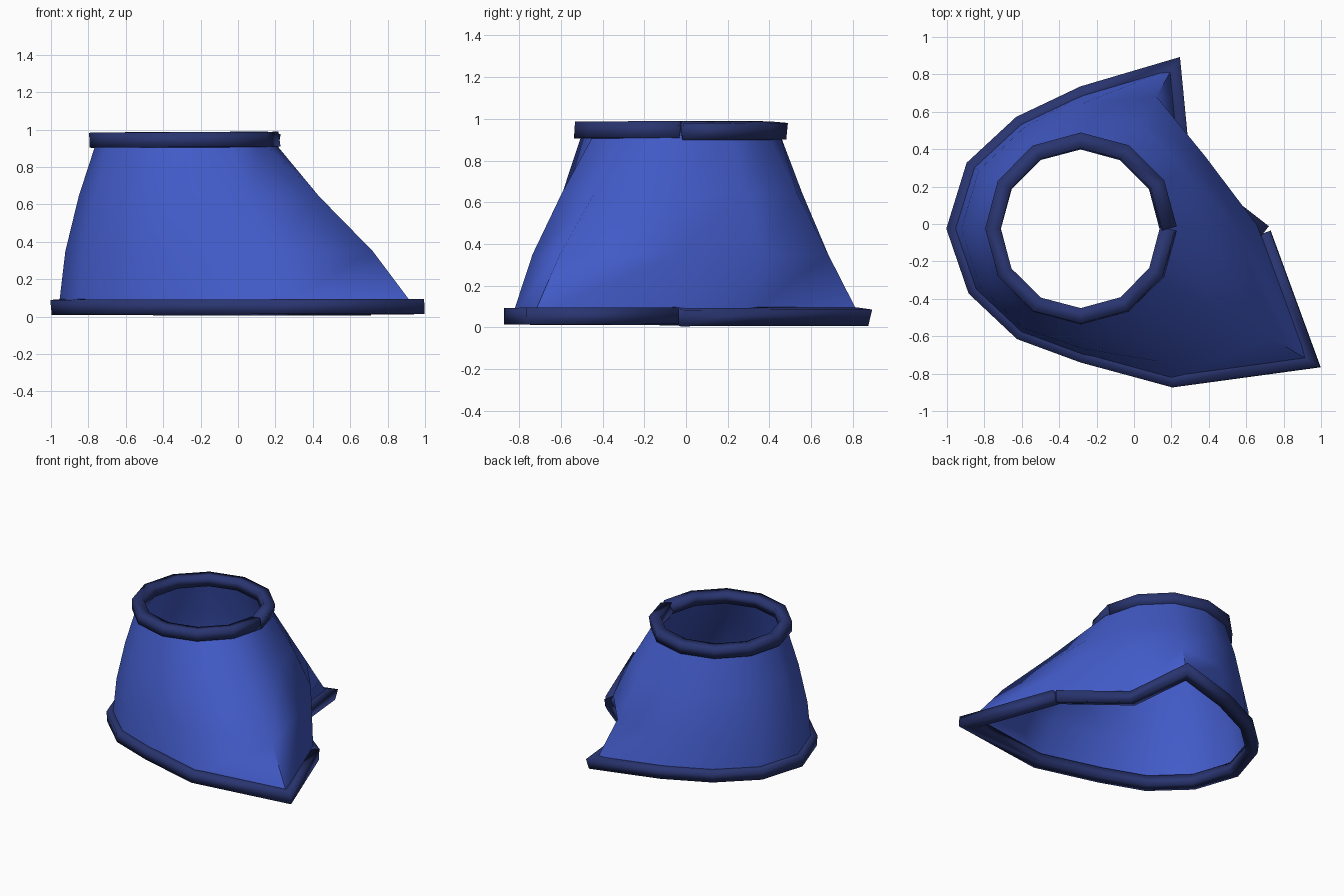
import bpy, bmesh, math
from mathutils import Vector

if "Cube" in bpy.data.objects:
    bpy.data.objects.remove(bpy.data.objects["Cube"])

N = 12
CX, CY = -0.285, -0.025          # axis of the sleeve
HALF = 0.04                      # half width of the rim section
# outer radius of the lower rim, every 30 degrees
LOWER = [1.01, 0.67, 1.05, 0.755, 0.685, 0.70, 0.715, 0.69, 0.68, 0.715, 0.98, 1.48]
UPPER = [0.51] * N


def material(name, color):
    m = bpy.data.materials.new(name)
    m.diffuse_color = (*color, 1)
    m.use_nodes = True
    m.node_tree.nodes["Principled BSDF"].inputs["Base Color"].default_value = m.diffuse_color
    return m


def polar(radii):
    return [Vector((CX + r * math.cos(i * math.tau / N), CY + r * math.sin(i * math.tau / N)))
            for i, r in enumerate(radii)]


def seg_normal(a, b):
    d = (b - a).normalized()
    return Vector((d.y, -d.x))


def mitres(pts, open_ends):
    """Outward mitre vectors of a counter-clockwise loop."""
    n, out = N, []
    for i in range(N + 1):
        n0 = seg_normal(pts[(i - 1) % n], pts[i % n])
        n1 = seg_normal(pts[i % n], pts[(i + 1) % n])
        if open_ends and i == 0:
            out.append(n1)
        elif open_ends and i == N:
            out.append(n0)
        else:
            out.append((n0 + n1) / (1 + n0.dot(n1)))
    return out


def make_object(name, bm, mat, angle):
    bmesh.ops.recalc_face_normals(bm, faces=bm.faces)
    me = bpy.data.meshes.new(name)
    bm.to_mesh(me)
    bm.free()
    ob = bpy.data.objects.new(name, me)
    bpy.context.collection.objects.link(ob)
    me.materials.append(mat)
    bpy.ops.object.select_all(action='DESELECT')
    ob.select_set(True)
    bpy.context.view_layer.objects.active = ob
    bpy.ops.object.shade_smooth_by_angle(angle=math.radians(angle))
    return ob


def centre_line(radii):
    outer = polar(radii)
    return [p - m * HALF for p, m in zip(outer, mitres(outer, False))]


def rim(name, pts, z, tilt0, tilt1, mat):
    """Square-section hem along an open path that meets itself at angle 0."""
    bm = bmesh.new()
    rings = []
    for i, m in enumerate(mitres(pts, True)):
        tilt = math.radians(tilt0 + (tilt1 - tilt0) * i / N)
        p, ring = pts[i % N], []
        for k in range(4):
            a = tilt + math.pi / 4 + k * math.pi / 2
            q = p + m * HALF * math.sqrt(2) * math.cos(a)
            ring.append(bm.verts.new((q.x, q.y, z + HALF * math.sqrt(2) * math.sin(a))))
        rings.append(ring)
    for a, b in zip(rings, rings[1:]):
        for k in range(4):
            bm.faces.new((a[k], a[(k + 1) % 4], b[(k + 1) % 4], b[k]))
    bm.faces.new(rings[0])
    bm.faces.new(rings[-1])
    return make_object(name, bm, mat, 100)


blue = material("blue_cloth", (0.055, 0.105, 0.58))
navy = material("navy_hem", (0.022, 0.035, 0.16))

low, high = centre_line(LOWER), centre_line(UPPER)
axis = Vector((CX, CY))

# flared sleeve: four rings, bulging slightly in the middle
bm = bmesh.new()
rings = []
for j, z in enumerate((0.055, 0.35, 0.645, 0.945)):
    ring = []
    for i in range(N):
        p = low[i].lerp(high[i], j / 3) - axis
        if j in (1, 2):
            if i == 1:           # the dent at the hem fades out upwards
                p = p.normalized() * (0.77, 0.64)[j - 1]
            elif i != 2:
                p *= 1.055
        p += axis
        ring.append(bm.verts.new((p.x, p.y, z)))
    rings.append(ring)
for a, b in zip(rings, rings[1:]):
    for i in range(N):
        k = (i + 1) % N
        bm.faces.new((a[i], a[k], b[k], b[i]))
make_object("sleeve", bm, blue, 80)

# hems
rim("lower_hem", low, 0.053, -13, 3, navy)
rim("upper_hem", high, 0.944, -10, 8, navy)
